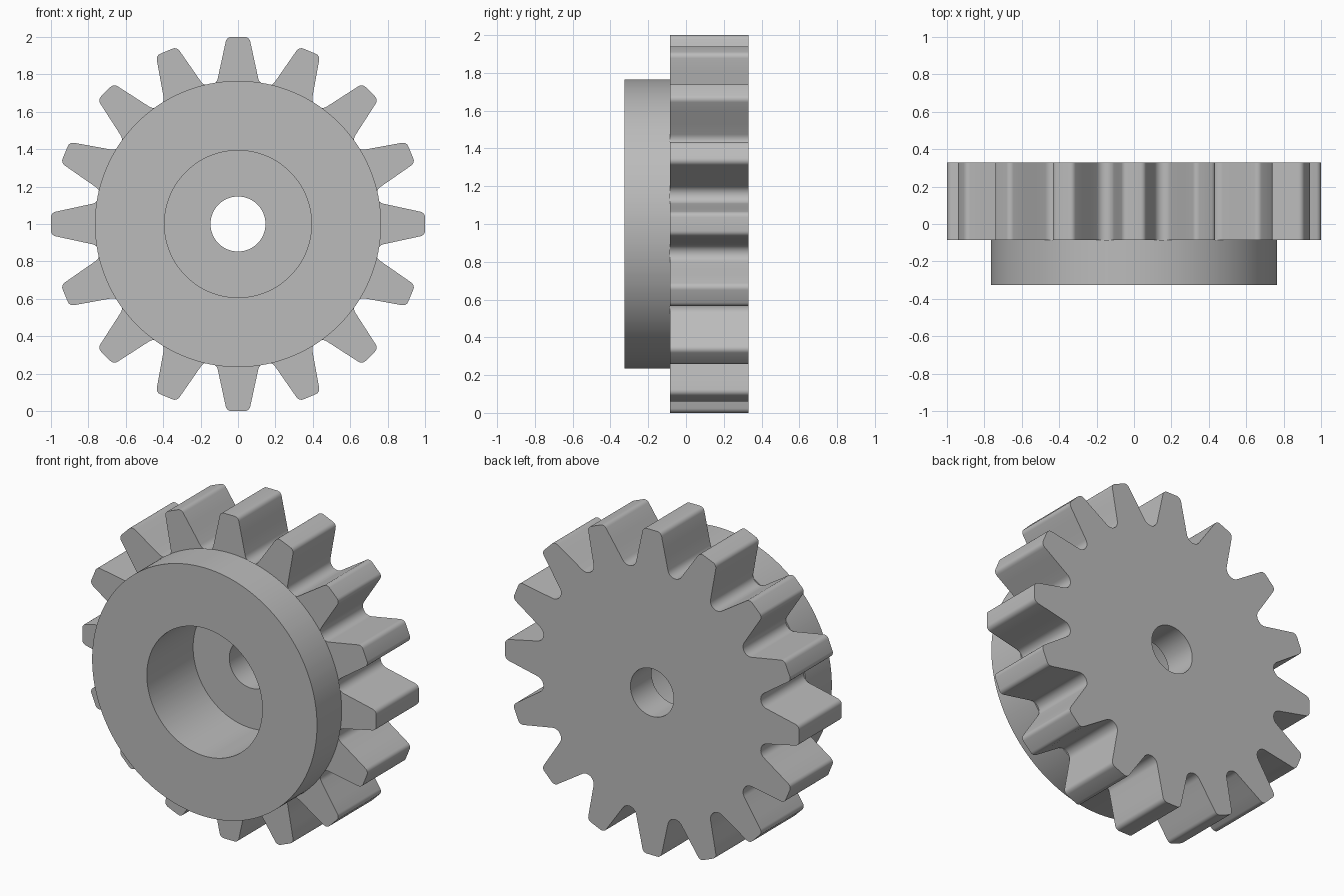
import bpy, bmesh, math

if "Cube" in bpy.data.objects:
    bpy.data.objects.remove(bpy.data.objects["Cube"])

TEETH = 16
PITCH = 2 * math.pi / TEETH
BACK, STEP, FRONT, FLOOR = 0.33, -0.085, -0.325, 0.125
BORE_R, RECESS_R, HUB_R = 0.147, 0.393, 0.765


def arc(cx, cz, r, start, end, n):
    """Points on an arc, angles in degrees."""
    return [(cx + r * math.cos(math.radians(start + (end - start) * i / n)),
             cz + r * math.sin(math.radians(start + (end - start) * i / n)))
            for i in range(n + 1)]


# Half a tooth: flat tip, rounded corner, straight flank, rounded root
gap = PITCH / 2
tip = arc(0.036, 0.97, 0.03, 90, 12, 5)
root = arc(0.805 * math.sin(gap), 0.805 * math.cos(gap), 0.05, 192, 270 - math.degrees(gap), 6)
flank = [tuple(tip[-1][k] + (root[0][k] - tip[-1][k]) * f for k in (0, 1)) for f in (1 / 3, 2 / 3)]
half = [(0, 1.0)] + tip + flank + root

# Whole tooth outline in (angle, radius), repeated around the wheel
polar = [(math.atan2(x, z), math.hypot(x, z)) for x, z in half]
tooth = [(-a, r) for a, r in reversed(polar[1:-1])] + polar
outline = [(a + k * PITCH, r) for k in range(TEETH) for a, r in tooth]

# Closed cross-section: radius (None follows the teeth) and depth
section = [(BORE_R, BACK), (None, BACK), (None, STEP), (HUB_R, STEP), (HUB_R, FRONT),
           (RECESS_R, FRONT), (RECESS_R, FLOOR), (BORE_R, FLOOR)]

bm = bmesh.new()
rings = []
for radius, y in section:
    rings.append([bm.verts.new(((radius or r) * math.sin(a), y, 1 + (radius or r) * math.cos(a)))
                  for a, r in outline])
for s, ring in enumerate(rings):
    nxt = rings[(s + 1) % len(rings)]
    for i in range(len(ring)):
        j = (i + 1) % len(ring)
        bm.faces.new((nxt[i], nxt[j], ring[j], ring[i]))

mesh = bpy.data.meshes.new("spur_gear_with_hub")
bm.to_mesh(mesh)
bm.free()
gear = bpy.data.objects.new("spur_gear_with_hub", mesh)
bpy.context.collection.objects.link(gear)

# Plain grey metal
grey = bpy.data.materials.new("grey_metal")
grey.diffuse_color = (0.5, 0.5, 0.5, 1)
grey.use_nodes = True
grey.node_tree.nodes["Principled BSDF"].inputs["Base Color"].default_value = grey.diffuse_color
mesh.materials.append(grey)

# Smooth round surfaces, crisp rims
bpy.context.view_layer.objects.active = gear
gear.select_set(True)
bpy.ops.object.shade_smooth_by_angle(angle=math.radians(30))
